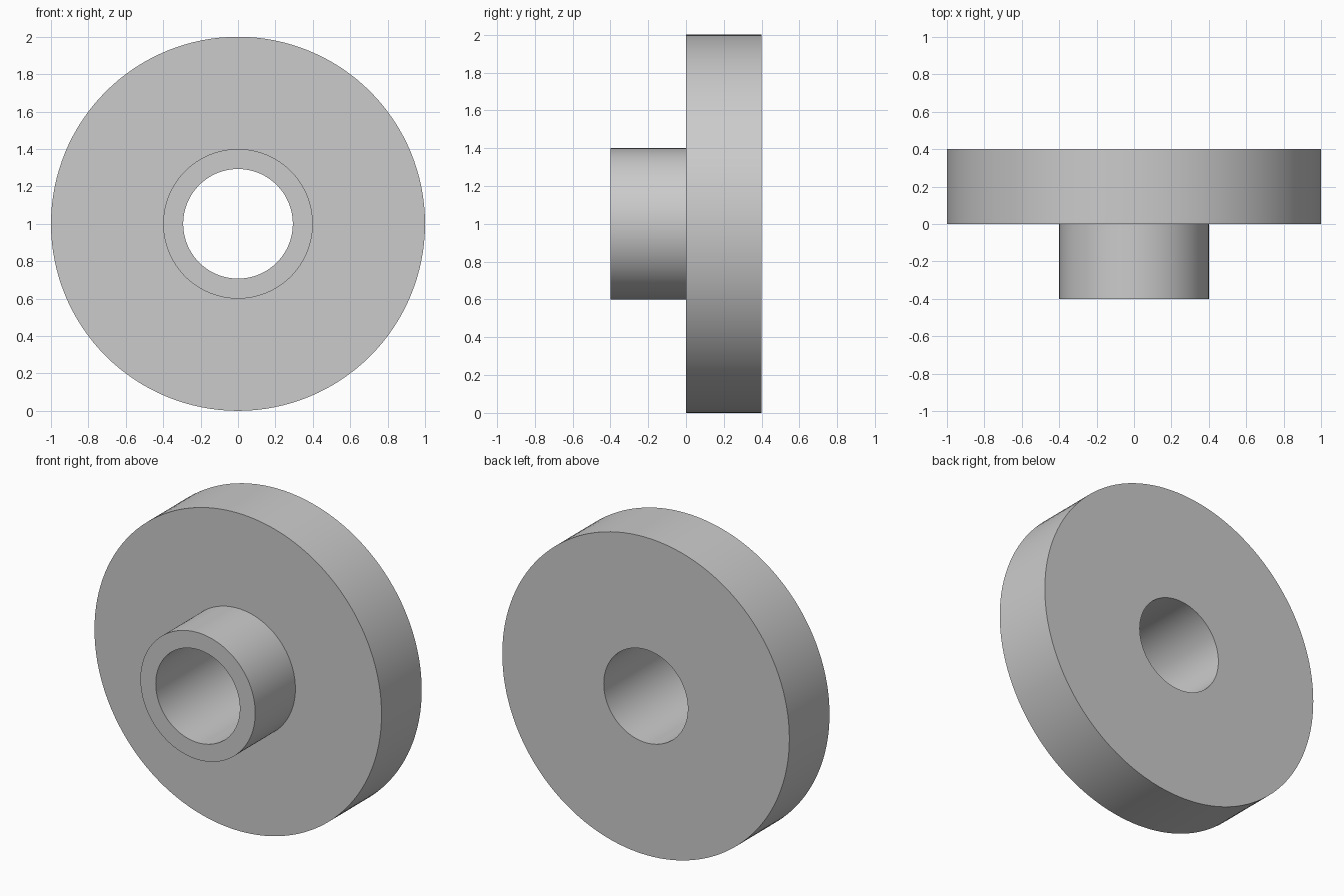
import bpy
import bmesh
import math
from mathutils import Matrix, Vector

cube = bpy.data.objects.get("Cube")
if cube:
    bpy.data.objects.remove(cube, do_unlink=True)

# Dimensions
SEGMENTS = 128
DISC_RADIUS = 1.0
HUB_RADIUS = 0.4
BORE_RADIUS = 0.293
FRONT, SHOULDER, BACK = -0.4, 0.0, 0.4

# Plain grey material
grey = bpy.data.materials.new("plain_grey")
grey.use_nodes = True
color = (0.6, 0.6, 0.6, 1.0)
grey.diffuse_color = color
grey.node_tree.nodes["Principled BSDF"].inputs["Base Color"].default_value = color


def lathe(name, profile, material):
    """Turn a closed (radius, y) profile around the y axis."""
    bm = bmesh.new()
    verts = [bm.verts.new((r, y, 0)) for r, y in profile]
    edges = [bm.edges.new((verts[i - 1], verts[i])) for i in range(len(verts))]
    bmesh.ops.spin(bm, geom=verts + edges, cent=(0, 0, 0), axis=(0, 1, 0),
                   angle=math.tau, steps=SEGMENTS, use_merge=True)
    bmesh.ops.remove_doubles(bm, verts=bm.verts[:], dist=0.0001)
    bmesh.ops.recalc_face_normals(bm, faces=bm.faces[:])
    mesh = bpy.data.meshes.new(name)
    bm.to_mesh(mesh)
    bm.free()
    mesh.materials.append(material)
    obj = bpy.data.objects.new(name, mesh)
    bpy.context.collection.objects.link(obj)
    bpy.ops.object.select_all(action="DESELECT")
    obj.select_set(True)
    bpy.context.view_layer.objects.active = obj
    bpy.ops.object.shade_smooth_by_angle(angle=math.radians(30))
    return obj


# Disc with a stepped front hub and a through bore
flanged_bushing = lathe("flanged_bushing", [
    (BORE_RADIUS, FRONT), (HUB_RADIUS, FRONT),
    (HUB_RADIUS, SHOULDER), (DISC_RADIUS, SHOULDER),
    (DISC_RADIUS, BACK), (BORE_RADIUS, BACK),
], grey)
flanged_bushing.location.z = DISC_RADIUS
